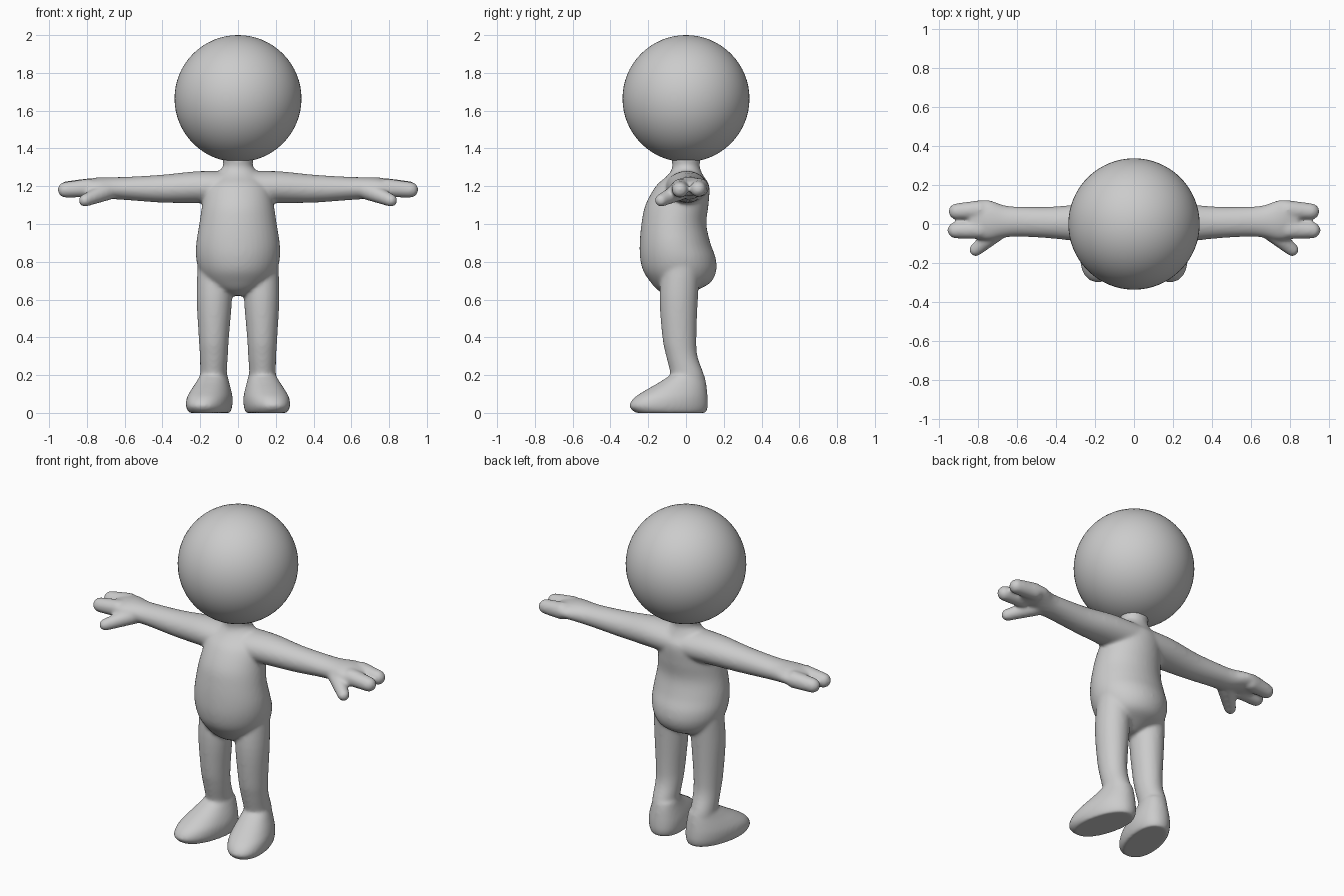
import bpy, bmesh
from math import sin, cos, pi, radians
from mathutils import Vector, Matrix

if "Cube" in bpy.data.objects:
    bpy.data.objects.remove(bpy.data.objects["Cube"])

body_bm = bmesh.new()


def spline(rows, steps=5):
    """Catmull-Rom resampling of section rows."""
    pts = [Vector(r) for r in rows]
    out = []
    for i in range(len(pts) - 1):
        p0, p1, p2 = pts[max(i - 1, 0)], pts[i], pts[i + 1]
        p3 = pts[min(i + 2, len(pts) - 1)]
        for k in range(steps):
            t = k / steps
            out.append(0.5 * (2 * p1 + (p2 - p0) * t + (2 * p0 - 5 * p1 + 4 * p2 - p3) * t * t
                              + (3 * p1 - 3 * p2 + p3 - p0) * t ** 3))
    return out + [pts[-1]]


def loft(rows, axis='z', side=1, power=2.0, turn=0.0, pivot=(0, 0, 0), n=40):
    """Rows are (position along axis, centre a, centre b, radius a, radius b)."""
    rot = Matrix.Rotation(turn, 3, 'Z')
    pivot = Vector(pivot)
    rings = []
    for t, ca, cb, ra, rb in spline(rows):
        ring = []
        for i in range(n):
            c, s = cos(2 * pi * i / n), sin(2 * pi * i / n)
            k = (abs(c) ** power + abs(s) ** power) ** (-1 / power)
            a, b = ca + ra * c * k, cb + rb * s * k
            p = Vector((a, b, t) if axis == 'z' else (t, a, b))
            p = rot @ (p - pivot) + pivot
            ring.append(body_bm.verts.new((p.x * side, p.y, p.z)))
        rings.append(ring)
    for r0, r1 in zip(rings, rings[1:]):
        for i in range(n):
            j = (i + 1) % n
            body_bm.faces.new((r0[i], r0[j], r1[j], r1[i]))
    body_bm.faces.new(rings[0][::-1])
    body_bm.faces.new(rings[-1])


def capsule(a, b, ra, rb, side=1):
    """Round-ended finger from a to b."""
    a, b = Vector(a), Vector(b)
    d = (b - a).normalized()
    turn = Vector((0, 0, 1)).rotation_difference(d).to_matrix()
    verts = bmesh.ops.create_uvsphere(body_bm, u_segments=24, v_segments=17, radius=1)['verts']
    for v in verts:
        p = b + turn @ v.co * rb if v.co.z > 0 else a + turn @ v.co * ra
        v.co = (p.x * side, p.y, p.z)


# torso with neck
loft([(0.62, 0, -0.05, 0.04, 0.05), (0.65, 0, -0.045, 0.11, 0.105),
      (0.69, 0, -0.028, 0.17, 0.158), (0.75, 0, -0.033, 0.205, 0.193),
      (0.82, 0, -0.043, 0.222, 0.20), (0.90, 0, -0.058, 0.221, 0.187),
      (1.0, 0, -0.064, 0.205, 0.172), (1.1, 0, -0.048, 0.19, 0.167),
      (1.2, 0, -0.018, 0.17, 0.142), (1.25, 0, -0.005, 0.13, 0.10),
      (1.28, 0, 0, 0.10, 0.08), (1.31, 0, 0, 0.078, 0.072), (1.35, 0, 0, 0.085, 0.08)])

for side in (1, -1):
    # leg
    loft([(0.85, 0.12, -0.02, 0.09, 0.10), (0.62, 0.125, -0.038, 0.094, 0.102),
          (0.4, 0.128, -0.035, 0.08, 0.09), (0.3, 0.128, -0.022, 0.074, 0.083),
          (0.2, 0.13, 0.007, 0.07, 0.088), (0.12, 0.13, 0.012, 0.07, 0.09)], side=side)
    # foot, toes turned outwards
    loft([(0.0, 0.13, -0.083, 0.10, 0.19), (0.035, 0.13, -0.095, 0.112, 0.212),
          (0.08, 0.13, -0.082, 0.112, 0.198), (0.12, 0.13, -0.053, 0.10, 0.165),
          (0.16, 0.13, -0.02, 0.084, 0.127), (0.20, 0.13, 0.008, 0.07, 0.09)],
         side=side, power=2.2, turn=radians(14), pivot=(0.13, 0, 0))
    # arm running into the palm
    loft([(0.0, 0.0, 1.19, 0.12, 0.088), (0.2, 0.005, 1.195, 0.105, 0.085),
          (0.4, 0.007, 1.187, 0.083, 0.074), (0.58, 0.012, 1.188, 0.077, 0.062),
          (0.66, 0.013, 1.19, 0.082, 0.058), (0.74, 0.02, 1.197, 0.102, 0.05),
          (0.80, 0.022, 1.193, 0.099, 0.042), (0.84, 0.02, 1.19, 0.08, 0.032)],
         axis='x', side=side)
    # two fingers and a thumb
    capsule((0.79, 0.072, 1.193), (0.907, 0.064, 1.185), 0.05, 0.042, side)
    capsule((0.79, -0.028, 1.191), (0.913, -0.032, 1.181), 0.05, 0.042, side)
    capsule((0.69, -0.03, 1.175), (0.81, -0.132, 1.125), 0.05, 0.034, side)

bmesh.ops.recalc_face_normals(body_bm, faces=body_bm.faces)
mesh = bpy.data.meshes.new("body")
body_bm.to_mesh(mesh)
body_bm.free()
body = bpy.data.objects.new("body", mesh)
bpy.context.collection.objects.link(body)

# fuse the overlapping limbs into one soft skin
fuse = body.modifiers.new("fuse", 'REMESH')
fuse.mode = 'VOXEL'
fuse.voxel_size = 0.009
fuse.use_smooth_shade = True
soft = body.modifiers.new("soften", 'SMOOTH')
soft.factor = 0.5
soft.iterations = 12

# head
bpy.ops.mesh.primitive_uv_sphere_add(segments=64, ring_count=32, radius=0.336, location=(0, 0, 1.664))
head = bpy.context.object
head.name = "head"
bpy.ops.object.shade_smooth()
